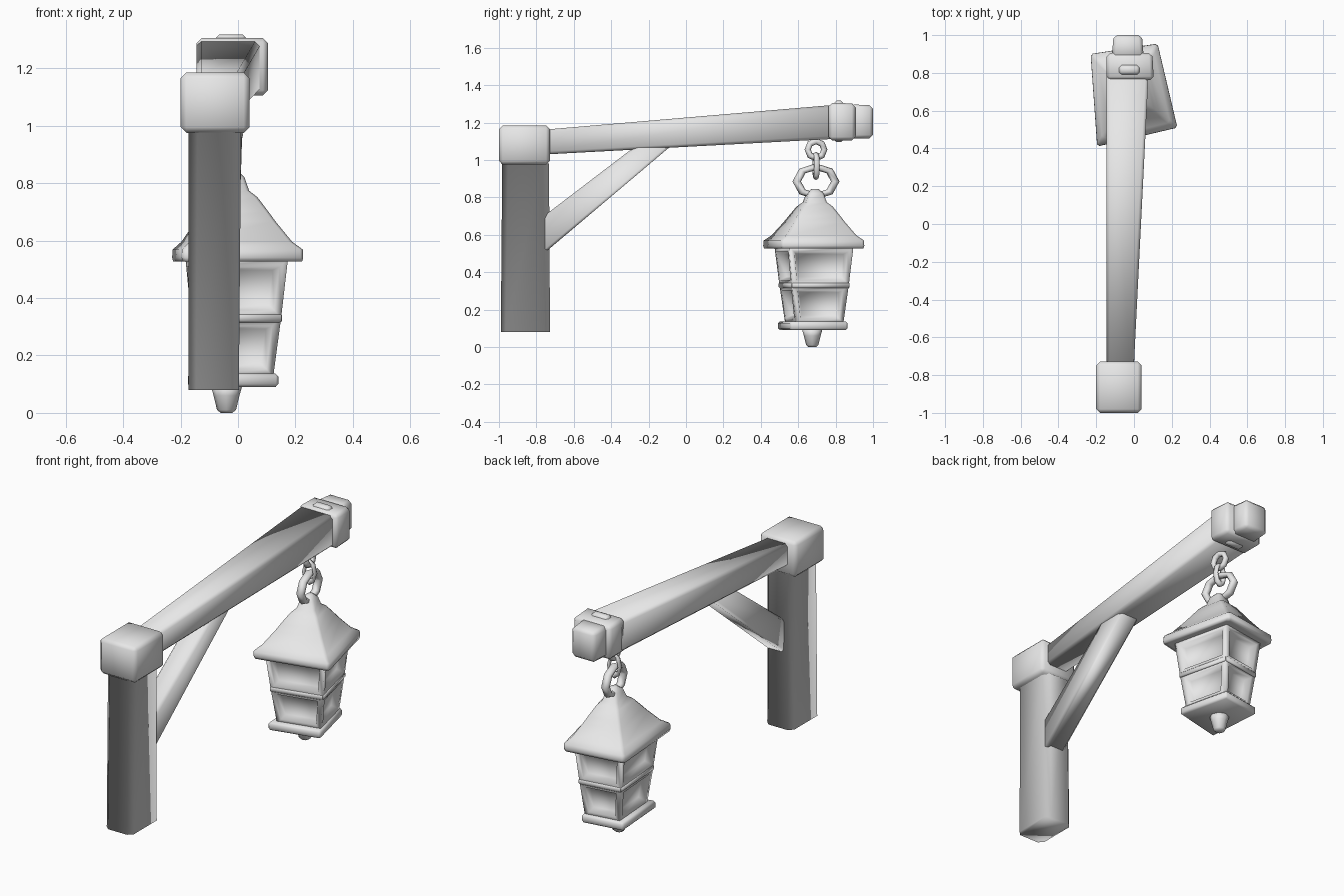
import bpy, bmesh, math

old = bpy.data.objects.get("Cube")
if old:
    bpy.data.objects.remove(old, do_unlink=True)

grey = bpy.data.materials.new("plain_grey")
grey.use_nodes = True
grey.diffuse_color = (0.8, 0.8, 0.8, 1)
grey.node_tree.nodes["Principled BSDF"].inputs["Base Color"].default_value = (0.8, 0.8, 0.8, 1)


def finish(mesh):
    mesh.materials.clear()
    mesh.materials.append(grey)
    mesh.shade_smooth()


def loft(name, rings, bevel=0.0, long_edges=False, windows=False):
    """Skin a stack of cross-sections, cap the ends, chamfer the edges."""
    bm = bmesh.new()
    loops = [[bm.verts.new(p) for p in ring] for ring in rings]
    n = len(loops[0])
    for low, high in zip(loops, loops[1:]):
        for i in range(n):
            j = (i + 1) % n
            bm.faces.new((low[i], low[j], high[j], high[i]))
    bm.faces.new(loops[0][::-1])
    bm.faces.new(loops[-1])
    bmesh.ops.recalc_face_normals(bm, faces=bm.faces)
    if windows:
        panes = [f for f in bm.faces if abs(f.normal.z) < 0.7]
        bmesh.ops.inset_individual(bm, faces=panes, thickness=0.028, use_even_offset=True)
        bmesh.ops.inset_individual(bm, faces=panes, thickness=0.014, depth=-0.035,
                                   use_even_offset=True)
    if bevel:
        bm.verts.index_update()
        edges = [e for e in bm.edges if not long_edges
                 or e.verts[0].index // n != e.verts[1].index // n]
        bmesh.ops.bevel(bm, geom=edges, offset=bevel, segments=1,
                        affect='EDGES', clamp_overlap=True)
    mesh = bpy.data.meshes.new(name)
    bm.to_mesh(mesh)
    bm.free()
    finish(mesh)
    bpy.context.collection.objects.link(bpy.data.objects.new(name, mesh))


def flat(x0, x1, y0, y1, z):
    return [(x0, y0, z), (x1, y0, z), (x1, y1, z), (x0, y1, z)]


def upright(x0, x1, z0, z1, y):
    return [(x0, y, z0), (x1, y, z0), (x1, y, z1), (x0, y, z1)]


def slanted(x0, x1, low, high):
    return [(x0, *low), (x1, *low), (x1, *high), (x0, *high)]


# Upright post, flaring into the underside of its block cap
loft("post", [flat(-0.172, 0.003, -0.99, -0.727, 0.08),
              flat(-0.17, 0.008, -0.98, -0.738, 0.978),
              flat(-0.18, 0.018, -0.99, -0.732, 0.98)], 0.026, long_edges=True)
loft("post_cap", [flat(-0.2, 0.04, -1.0, -0.728, 0.975),
                  flat(-0.2, 0.04, -1.0, -0.728, 1.185)], 0.02)

# Rising beam, widening toward the far end
loft("beam", [upright(-0.145, -0.002, 1.028, 1.16, -0.78),
              upright(-0.145, 0.077, 1.113, 1.295, 0.8)], 0.016, long_edges=True)

# Collar, end block and the pin through the collar
loft("beam_collar", [upright(-0.145, 0.105, 1.105, 1.305, 0.763),
                     upright(-0.145, 0.097, 1.105, 1.302, 0.905)], 0.018)
loft("beam_end", [upright(-0.118, 0.052, 1.115, 1.297, 0.88),
                  upright(-0.108, 0.042, 1.116, 1.292, 1.0)], 0.018)
loft("collar_pin", [flat(-0.08, 0.03, 0.79, 0.842, 1.095),
                    flat(-0.08, 0.03, 0.79, 0.842, 1.317)], 0.014)

# Diagonal brace from post to beam
loft("brace", [slanted(-0.12, 0.0, (-0.76, 0.5), (-0.76, 0.7)),
               slanted(-0.11, 0.018, (-0.08, 1.075), (-0.275, 1.07))],
     0.014, long_edges=True)


# Chain of three links
def link(name, z, major, minor, turn, scale=(1, 1, 1)):
    bpy.ops.mesh.primitive_torus_add(
        location=(-0.025, 0.695, z), rotation=turn, major_segments=8,
        minor_segments=6, major_radius=major, minor_radius=minor)
    ob = bpy.context.object
    ob.name = name
    ob.scale = scale
    finish(ob.data)


side_on = (0, math.pi / 2, math.radians(8))
face_on = (math.pi / 2, 0, math.radians(8))
link("upper_ring", 1.055, 0.045, 0.017, side_on)
link("middle_link", 0.968, 0.05, 0.016, face_on, (0.65, 1.15, 1))
link("handle_ring", 0.885, 0.104, 0.023, side_on, (0.76, 1, 1))

# Lantern: every level is the same skewed square, scaled about the middle
CORNERS = ((-0.21, 0.21), (-0.175, -0.28), (0.25, -0.18), (0.145, 0.265))


def level(size, z, cx=-0.02, cy=0.69):
    return [(cx + x * size, cy + y * size, z) for x, y in CORNERS]


loft("lantern_roof", [level(0.9, 0.527), level(0.985, 0.527), level(1.0, 0.54),
                      level(0.995, 0.57), level(0.84, 0.597), level(0.61, 0.668),
                      level(0.5, 0.706), level(0.36, 0.752), level(0.24, 0.775),
                      level(0.18, 0.822), level(0.08, 0.845)], 0.012, long_edges=True)
loft("lantern_body", [level(0.57, 0.125), level(0.68, 0.33), level(0.775, 0.535)],
     windows=True)

# Mid rails on each side, kept thin so the panes stay recessed
outer, inner = level(0.7, 0.0), level(0.64, 0.0)
for i in range(4):
    j = (i + 1) % 4
    bar = (outer[i], outer[j], inner[j], inner[i])
    loft("lantern_rail_%d" % (i + 1),
         [[(x, y, z) for x, y, _ in bar] for z in (0.315, 0.345)], 0.005)

loft("lantern_base", [level(0.69, 0.09, -0.03, 0.682),
                      level(0.69, 0.137, -0.03, 0.682)], 0.01)


# Drop finial under the base
def disc(radius, z):
    return [(-0.04 + radius * math.cos(a * math.pi / 4),
             0.675 + radius * math.sin(a * math.pi / 4), z) for a in range(8)]


loft("lantern_finial", [disc(0.02, 0.0), disc(0.033, 0.01),
                        disc(0.045, 0.06), disc(0.055, 0.095)])
